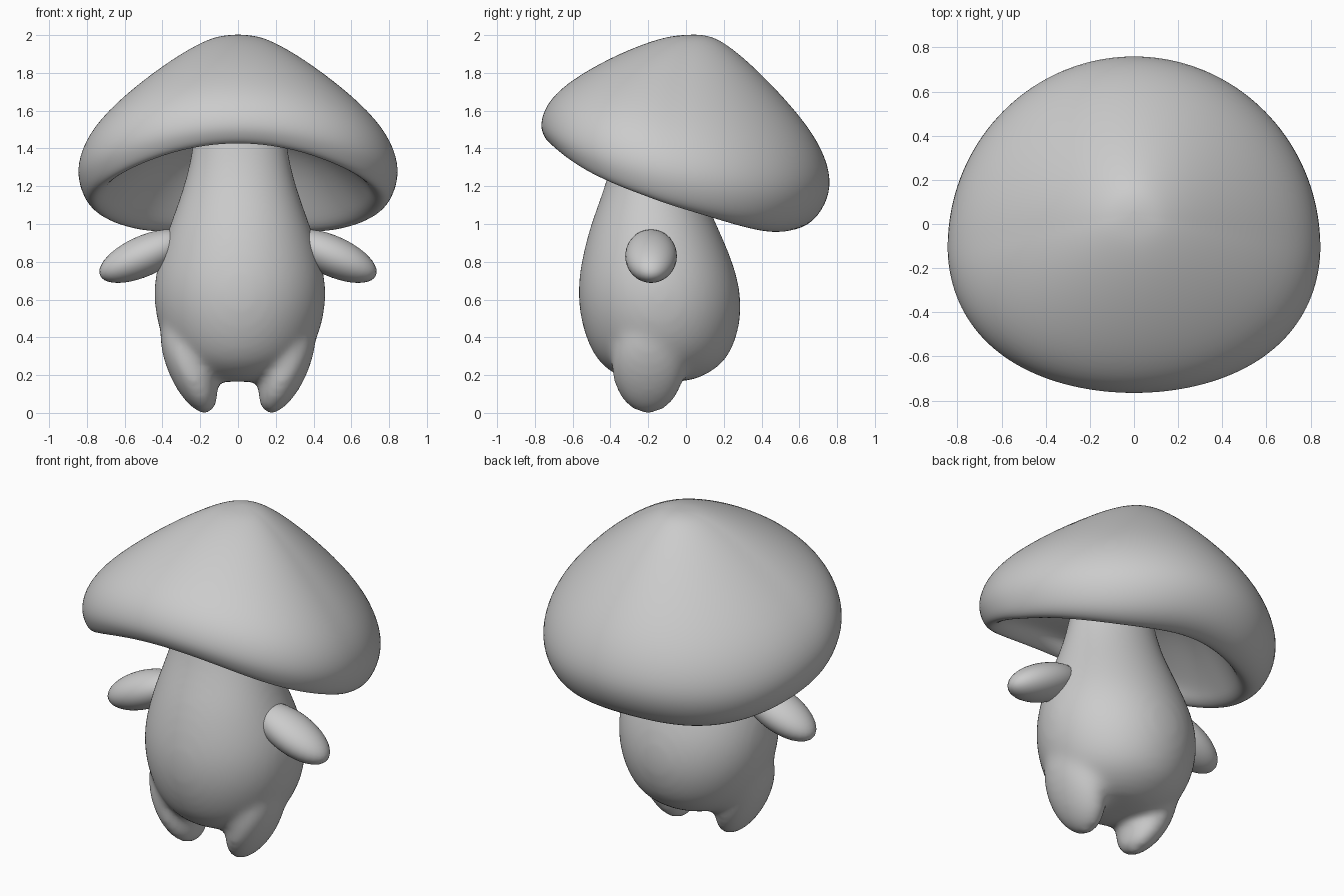
import bpy, bmesh, math
from mathutils import Matrix, Vector

cube = bpy.data.objects.get("Cube")
if cube:
    bpy.data.objects.remove(cube, do_unlink=True)

grey = bpy.data.materials.new("plain grey")
grey.use_nodes = True
COLOUR = (0.6, 0.6, 0.6, 1)
grey.diffuse_color = COLOUR
grey.node_tree.nodes["Principled BSDF"].inputs["Base Color"].default_value = COLOUR


def finish(name, bm):
    bmesh.ops.recalc_face_normals(bm, faces=bm.faces)
    mesh = bpy.data.meshes.new(name)
    bm.to_mesh(mesh)
    bm.free()
    mesh.materials.append(grey)
    mesh.polygons.foreach_set("use_smooth", [True] * len(mesh.polygons))
    obj = bpy.data.objects.new(name, mesh)
    bpy.context.collection.objects.link(obj)
    return obj


def subdivide(obj):
    mod = obj.modifiers.new("smooth surface", 'SUBSURF')
    mod.levels = mod.render_levels = 2


def skin(bm, rings):
    """Bridge closed rings of points; the two ends are closed by fans."""
    loops = [[bm.verts.new(p) for p in ring] for ring in rings]
    n = len(loops[0])
    for a, b in zip(loops, loops[1:]):
        for i in range(n):
            j = (i + 1) % n
            bm.faces.new((a[i], a[j], b[j], b[i]))
    for loop in (loops[0], loops[-1]):
        centre = sum((v.co for v in loop), Vector()) / n
        hub = bm.verts.new(centre)
        for i in range(n):
            bm.faces.new((loop[i], loop[(i + 1) % n], hub))


def ellipsoid(bm, centre, radii, tilt):
    m = (Matrix.Translation(centre) @ Matrix.Rotation(tilt, 4, 'Y')
         @ Matrix.Diagonal((*radii, 1)))
    bmesh.ops.create_uvsphere(bm, u_segments=32, v_segments=20, radius=1, matrix=m)


# Cap: a tilted dome, fuller and squarer in front, with a rolled rim and a hollow
SEGMENTS = 40
DOME = [(.03, .0), (.1, .008), (.19, .036), (.36, .15), (.6, .36),
        (.84, .61), (.965, .815), (1.005, 1)]


def cap_profile(t):
    c, s = math.cos(t), math.sin(t)
    ahead = max(-s, 0)
    rim = Vector((.853 * c * (1 + .1 * ahead ** 2), -.1 + (.872 if s > 0 else .672) * s))
    widest = 1.28 - .165 * s + .085 * s ** 4
    low = 1.095 - .23 * s + .1 * s ** 4
    lip = .88 - .115 * s - .08 * s * s
    shape = [(r, 2.002 - h * (1 - .25 * ahead * (1 - h)) * (2.002 - widest))
             for r, h in DOME]
    for k, h in ((.2, .55), (.55, .9), (1, 1.02)):
        shape.append((1 + (lip - 1) * k, widest + (low - widest) * h))
    shape += [(lip - .06, low + .03), (lip - .1, low + .08)]
    shape += [(lip * k, low + (1.52 - low) * h)
              for k, h in ((.68, .6), (.42, .9), (.1, 1))]
    return [(rim.x * r, rim.y * r + .045 * (1 - r), z) for r, z in shape]


bm = bmesh.new()
columns = [cap_profile(2 * math.pi * i / SEGMENTS) for i in range(SEGMENTS)]
skin(bm, list(zip(*columns)))
subdivide(finish("cap", bm))

# Body and legs, fused: each section is height, half width, front y, back y
SECTIONS = [(.165, .1, -.25, -.02), (.18, .21, -.34, .07), (.25, .32, -.45, .19),
            (.35, .395, -.515, .255), (.5, .447, -.562, .295), (.65, .46, -.575, .29),
            (.8, .437, -.557, .25), (1, .37, -.507, .162), (1.2, .295, -.427, .07),
            (1.4, .25, -.38, .02), (1.6, .23, -.36, .0)]
bm = bmesh.new()
rings = []
for z, w, front, back in SECTIONS:
    mid, depth = (front + back) / 2, (back - front) / 2
    angles = [2 * math.pi * i / SEGMENTS for i in range(SEGMENTS)]
    rings.append([(.01 + w * math.cos(a), mid + depth * math.sin(a), z) for a in angles])
skin(bm, rings)
for side in (-1, 1):
    ellipsoid(bm, (side * .26, -.2, .255), (.117, .197, .28), side * .4)
body = finish("body_and_legs", bm)
subdivide(body)
remesh = body.modifiers.new("fuse", 'REMESH')
remesh.mode = 'VOXEL'
remesh.voxel_size = .02
remesh.use_smooth_shade = True
soften = body.modifiers.new("soften", 'SMOOTH')
soften.factor = .5
soften.iterations = 24

# Arms
for side, name in ((1, "left_arm"), (-1, "right_arm")):
    bm = bmesh.new()
    ellipsoid(bm, (side * .5, -.185, .83), (.252, .137, .107), side * .42)
    finish(name, bm)
